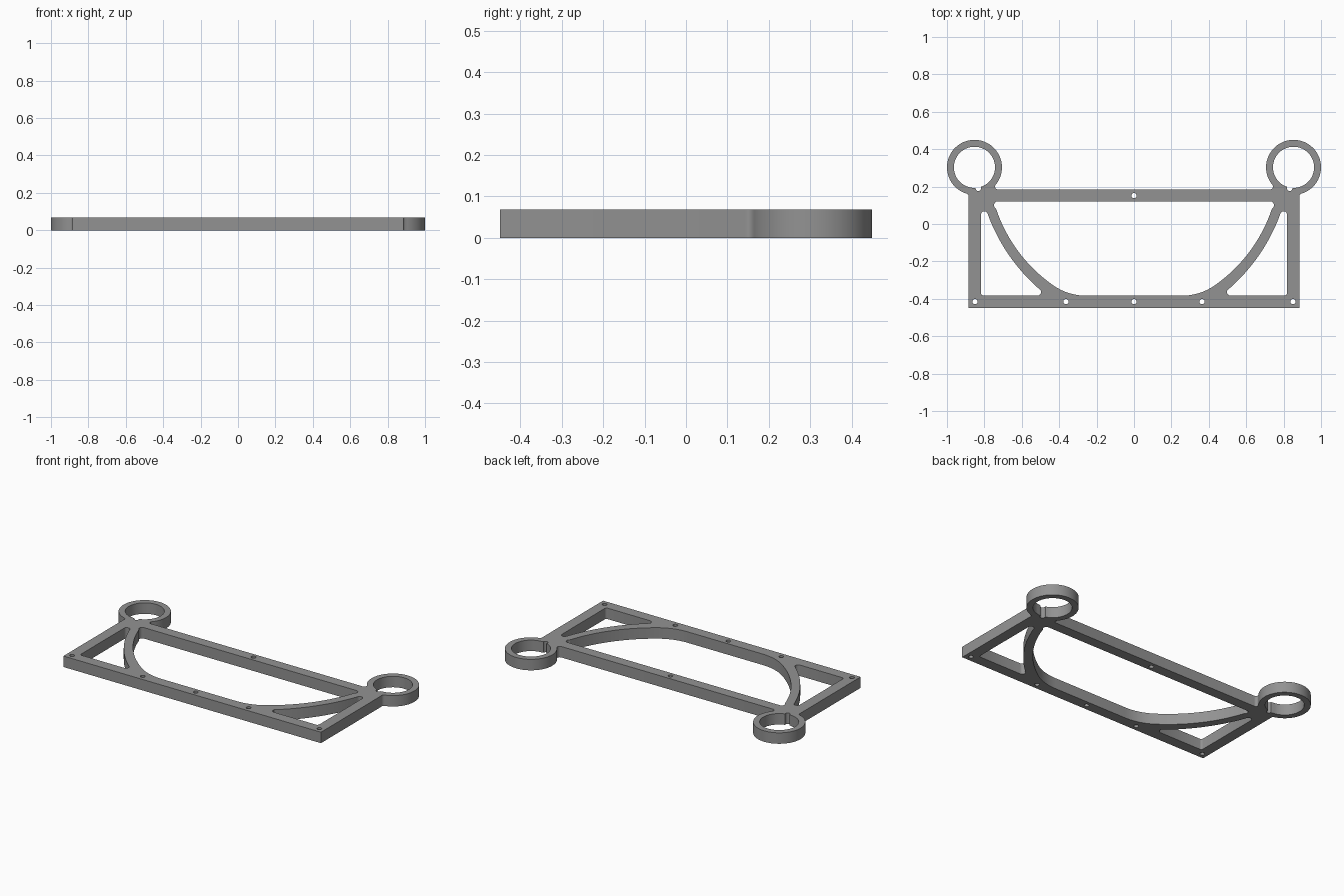
import bpy, bmesh, math
from mathutils import Vector

if "Cube" in bpy.data.objects:
    bpy.data.objects.remove(bpy.data.objects["Cube"])

THICK = 0.068
RING = (-0.853, 0.303)
R_OUT, R_IN = 0.147, 0.11


def circle(c, r, a0=0.0, a1=360.0, n=32):
    """Points along an arc, angles in degrees, both ends included."""
    angles = [math.radians(a0 + (a1 - a0) * i / n) for i in range(n + 1)]
    return [(c[0] + r * math.cos(a), c[1] + r * math.sin(a)) for a in angles]


def arc3(p, q, s, n=8):
    """Points along the arc from p through q to s."""
    (ax, ay), (bx, by), (cx, cy) = p, q, s
    d = 2 * (ax * (by - cy) + bx * (cy - ay) + cx * (ay - by))
    a2, b2, c2 = ax * ax + ay * ay, bx * bx + by * by, cx * cx + cy * cy
    ux = (a2 * (by - cy) + b2 * (cy - ay) + c2 * (ay - by)) / d
    uy = (a2 * (cx - bx) + b2 * (ax - cx) + c2 * (bx - ax)) / d
    a0 = math.degrees(math.atan2(ay - uy, ax - ux))
    am = math.degrees(math.atan2(by - uy, bx - ux))
    a1 = math.degrees(math.atan2(cy - uy, cx - ux))
    sweep, mid = (a1 - a0) % 360, (am - a0) % 360
    if mid > sweep:
        sweep -= 360
    return circle((ux, uy), math.hypot(ax - ux, ay - uy), a0, a0 + sweep, n)


def mirror(pts):
    return [(-x, y) for x, y in reversed(pts)]


# Outer outline: left half, from front corner round the ring to the back bar
side_fillet = arc3((-0.885, 0.14), (-0.886, 0.155), (-0.893, 0.1616), 4)
ring_start = math.degrees(math.atan2(0.1616 - RING[1], -0.893 - RING[0])) % 360
ring_end = math.degrees(math.atan2(-0.0935, 0.1134))
ring_arc = circle(RING, R_OUT, ring_start, ring_end, 56)
bar_fillet = arc3((-0.7396, 0.2095), (-0.7405, 0.192), (-0.728, 0.185), 6)
outer = ([(-0.885, -0.45)] + side_fillet + ring_arc[1:-1] + bar_fillet)
loops = [outer + mirror(outer)]

# Large centre opening with curved struts blending into the front bar
centre = (arc3((-0.735, 0.12), (-0.748, 0.105), (-0.738, 0.083), 6)
          + arc3((-0.738, 0.083), (-0.61, -0.158), (-0.44, -0.322), 18)[1:]
          + arc3((-0.44, -0.322), (-0.355, -0.367), (-0.25, -0.383), 10)[1:])
loops.append(centre + mirror(centre))

# Triangular corner opening
triangle = (arc3((-0.782, 0.053), (-0.8, 0.068), (-0.818, 0.053), 8)
            + arc3((-0.818, -0.37), (-0.814, -0.379), (-0.805, -0.383), 4)
            + arc3((-0.515, -0.383), (-0.5, -0.374), (-0.497, -0.356), 6)
            + arc3((-0.497, -0.356), (-0.636, -0.211), (-0.782, 0.053), 18)[1:-1])

# Ring bore with a small relief notch
bore = (circle(RING, R_IN, -71.4, 266.4, 56)
        + circle((-0.832, 0.19), 0.014, 180, 360, 8))
for pts in (triangle, bore):
    loops += [pts, mirror(pts)]

# Screw holes
for x, y in [(-0.85, -0.415), (-0.364, -0.415), (0, -0.415),
             (0.364, -0.415), (0.85, -0.415), (0, 0.152)]:
    loops.append(circle((x, y), 0.014, n=16)[:-1])

# Filled, extruded profile
curve = bpy.data.curves.new("frame_profile", 'CURVE')
curve.dimensions = '2D'
curve.fill_mode = 'BOTH'
curve.extrude = THICK / 2
for pts in loops:
    spline = curve.splines.new('POLY')
    spline.points.add(len(pts) - 1)
    for point, (x, y) in zip(spline.points, pts):
        point.co = (x, y, 0, 1)
    spline.use_cyclic_u = True
helper = bpy.data.objects.new("frame_profile", curve)
bpy.context.collection.objects.link(helper)
bpy.context.view_layer.update()
mesh = bpy.data.meshes.new_from_object(
    helper.evaluated_get(bpy.context.evaluated_depsgraph_get()))
bpy.data.objects.remove(helper)

# Weld the caps to the walls and stand the plate on the ground
bm = bmesh.new()
bm.from_mesh(mesh)
bmesh.ops.remove_doubles(bm, verts=bm.verts, dist=0.0002)
bmesh.ops.recalc_face_normals(bm, faces=bm.faces)
bmesh.ops.translate(bm, verts=bm.verts, vec=Vector((0, 0, THICK / 2)))
bm.to_mesh(mesh)
bm.free()

grey = bpy.data.materials.new("mid_grey")
grey.diffuse_color = (0.29, 0.29, 0.29, 1)
grey.use_nodes = True
grey.node_tree.nodes["Principled BSDF"].inputs["Base Color"].default_value = grey.diffuse_color
mesh.materials.clear()
mesh.materials.append(grey)
frame = bpy.data.objects.new("bracket_frame", mesh)
bpy.context.collection.objects.link(frame)
bpy.context.view_layer.objects.active = frame
frame.select_set(True)
bpy.ops.object.shade_smooth_by_angle(angle=math.radians(30))
